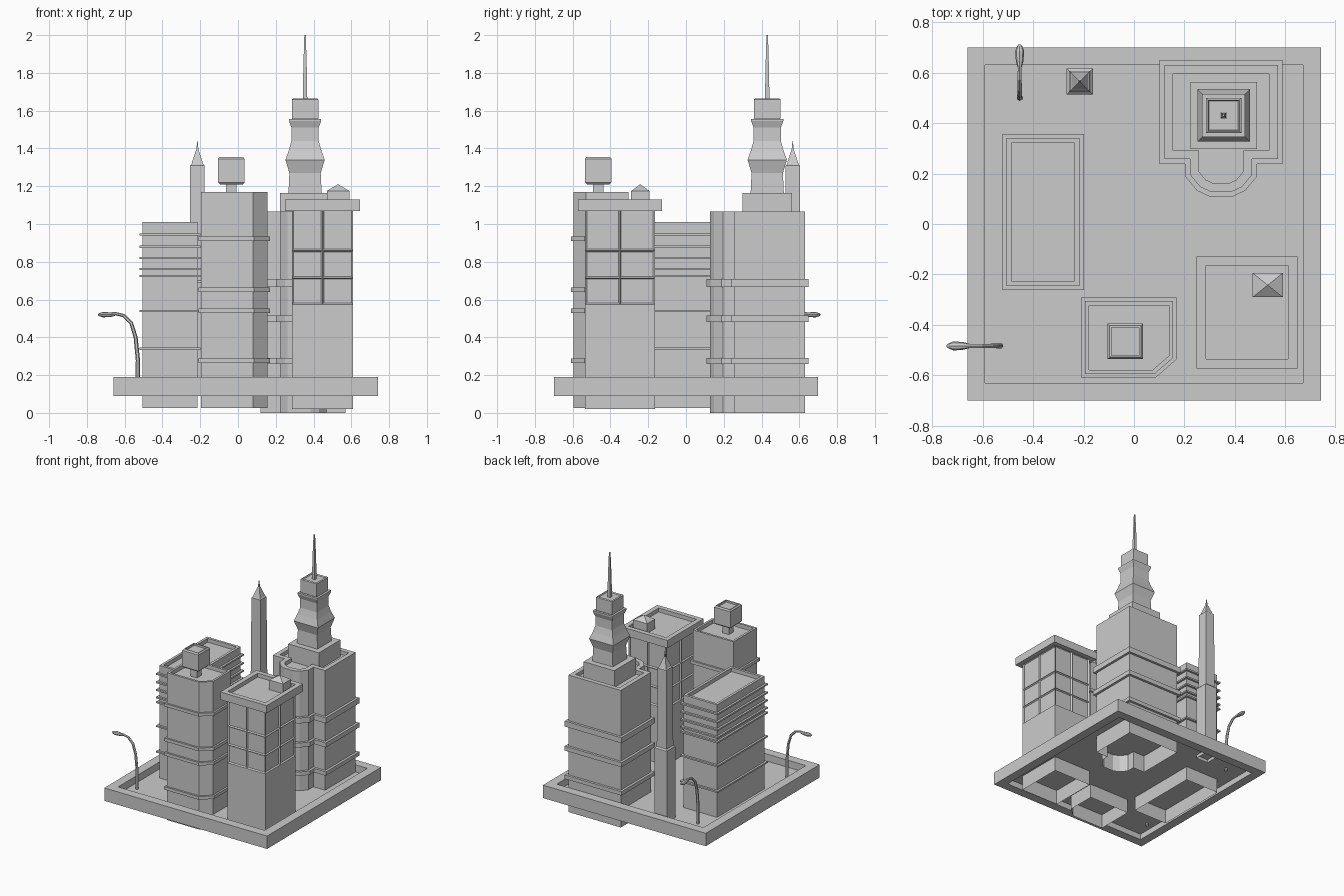
import bpy, bmesh, math
from mathutils import Vector, Matrix

if "Cube" in bpy.data.objects:
    bpy.data.objects.remove(bpy.data.objects["Cube"])


def finish(name, bm):
    bmesh.ops.recalc_face_normals(bm, faces=bm.faces)
    me = bpy.data.meshes.new(name)
    bm.to_mesh(me)
    bm.free()
    ob = bpy.data.objects.new(name, me)
    bpy.context.collection.objects.link(ob)
    return ob


def loft(bm, loops, bottom=False, top=True, closed=False):
    """Skin a list of point loops; returns wall rows and the top face."""
    rings = [[bm.verts.new(p) for p in lp] for lp in loops]
    n, rows = len(rings[0]), []
    pairs = list(zip(rings, rings[1:]))
    if closed:
        pairs.append((rings[-1], rings[0]))
    for a, b in pairs:
        rows.append([bm.faces.new((a[i], a[(i + 1) % n], b[(i + 1) % n], b[i]))
                     for i in range(n)])
    if bottom:
        bm.faces.new(rings[0][::-1])
    cap = bm.faces.new(rings[-1]) if top and not closed else None
    return rows, cap


def rect(x0, x1, y0, y1):
    return [(x0, y0), (x1, y0), (x1, y1), (x0, y1)]


def offset(pts, d):
    """Mitred offset of a counter-clockwise outline (positive = outward)."""
    out = []
    for i, p in enumerate(pts):
        p, a, b = Vector(p), Vector(pts[i - 1]), Vector(pts[(i + 1) % len(pts)])
        e, f = (p - a).normalized(), (b - p).normalized()
        n1, n2 = Vector((e.y, -e.x)), Vector((f.y, -f.x))
        q = p + (n1 + n2) * (d / (1 + n1.dot(n2)))
        out.append((q.x, q.y))
    return out


def at(pts, z):
    return [(x, y, z) for x, y in pts]


def building(name, pts, z0, z1, lip, drop=0.03):
    """Walls open below, with a parapet around a sunken roof."""
    inner = offset(pts, -lip)
    bm = bmesh.new()
    loft(bm, [at(pts, z0), at(pts, z1), at(inner, z1), at(inner, z1 - drop)])
    return finish(name, bm)


def bands(name, pts, d, spans):
    """Projecting ledges around an outline."""
    out = offset(pts, d)
    bm = bmesh.new()
    for a, b in spans:
        loft(bm, [at(pts, a), at(out, a), at(out, b), at(pts, b)], top=False)
    return finish(name, bm)


def stack(name, cx, cy, prof, ky=1.0, bottom=False):
    """Square section swept up a (half width, z) profile."""
    bm = bmesh.new()
    loft(bm, [at(rect(cx - h, cx + h, cy - h * ky, cy + h * ky), z) for h, z in prof],
         bottom=bottom)
    return finish(name, bm)


# Base: raised rim and thin ground sheet
outer, inner = rect(-0.66, 0.74, -0.70, 0.70), rect(-0.59, 0.67, -0.63, 0.63)
bm = bmesh.new()
loft(bm, [at(inner, 0.09), at(outer, 0.09), at(outer, 0.19), at(inner, 0.19)], closed=True)
finish("base_rim", bm)
bm = bmesh.new()
bm.faces.new([bm.verts.new(p) for p in at(inner, 0.135)])
finish("ground", bm)

# Back left slab with louvre ledges
slab = rect(-0.505, -0.215, -0.245, 0.34)
building("slab_building", slab, 0.025, 1.01, 0.02)
bands("slab_ledges", slab, 0.016,
      [(z - 0.006, z + 0.006) for z in (0.34, 0.54, 0.725, 0.762, 0.82, 0.88, 0.945)])

# Front block with chamfered corner and roof tank
block = [(-0.195, -0.595), (0.08, -0.595), (0.155, -0.53), (0.155, -0.305), (-0.195, -0.305)]
building("chamfered_building", block, 0.025, 1.17, 0.017)
bands("chamfered_ledges", block, 0.014,
      [(z - 0.012, z + 0.012) for z in (0.275, 0.54, 0.652, 0.922)])
stack("tank_post", -0.035, -0.465, [(0.028, 1.14), (0.028, 1.215)])
stack("roof_tank", -0.035, -0.465,
      [(0.06, 1.21), (0.07, 1.22), (0.07, 1.345), (0.062, 1.355), (0.055, 1.355), (0.055, 1.34)],
      bottom=True)

# Front right block with recessed windows on the upper floors
x0, x1, y0, y1 = 0.285, 0.61, -0.535, -0.165
xm, ym = (x0 + x1) / 2, (y0 + y1) / 2
wall = [(x0, y0), (xm, y0), (x1, y0), (x1, ym), (x1, y1), (xm, y1), (x0, y1), (x0, ym)]
bm = bmesh.new()
rows, _ = loft(bm, [at(wall, z) for z in (0.02, 0.575, 0.715, 0.86, 1.075)], top=False)
bmesh.ops.recalc_face_normals(bm, faces=bm.faces)
bmesh.ops.inset_individual(bm, faces=[f for r in rows[1:] for f in r],
                           thickness=0.01, depth=-0.01)
finish("window_building", bm)
body = rect(x0, x1, y0, y1)
eave = offset(body, 0.037)
bm = bmesh.new()
loft(bm, [at(body, 1.07), at(eave, 1.07), at(eave, 1.13), at(body, 1.13), at(body, 1.10)])
finish("window_building_cornice", bm)
stack("roof_hut", 0.53, -0.242, [(0.06, 1.10), (0.06, 1.175), (0.001, 1.21)], 0.8)

# Back right tower with faceted bay
tower = [(0.12, 0.257), (0.222, 0.257), (0.222, 0.195), (0.262, 0.147), (0.305, 0.127),
         (0.385, 0.127), (0.428, 0.147), (0.468, 0.195), (0.468, 0.257), (0.57, 0.257),
         (0.57, 0.63), (0.12, 0.63)]
building("tower_body", tower, 0.0, 1.065, 0.035)
bands("tower_ledges", tower, 0.019, [(0.26, 0.29), (0.48, 0.515), (0.667, 0.71)])
cx, cy = 0.355, 0.43
stack("tower_setback", cx, cy, [(0.132, 1.03), (0.132, 1.165)])
stack("tower_crown", cx, cy,
      [(0.088, 1.16), (0.083, 1.27), (0.104, 1.30 + 0.04), (0.086, 1.39),
       (0.072, 1.44), (0.072, 1.51), (0.085, 1.545), (0.085, 1.557)])
stack("tower_head", cx, cy,
      [(0.064, 1.55), (0.07, 1.56), (0.07, 1.66), (0.062, 1.665), (0.058, 1.655)])
stack("tower_mast", cx, cy, [(0.012, 1.65), (0.009, 1.83), (0.004, 2.0)])

# Slim obelisk
stack("obelisk", -0.215, 0.565,
      [(0.052, 0.11), (0.052, 0.69), (0.042, 0.70), (0.038, 1.31), (0.032, 1.315),
       (0.009, 1.385), (0.006, 1.39), (0.001, 1.44)])


# Street lamps: tapered bent pole and flat head
def lamp(name, x, y, turn):
    path = [(0, 0.12), (0, 0.28), (-0.012, 0.40), (-0.035, 0.475),
            (-0.075, 0.515), (-0.12, 0.526), (-0.14, 0.525)]
    bm = bmesh.new()
    loops = []
    for i, (px, pz) in enumerate(path):
        a, b = Vector(path[max(i - 1, 0)]), Vector(path[min(i + 1, len(path) - 1)])
        t = (b - a).normalized()
        r = 0.012 - 0.0007 * i
        loops.append([(px - t.y * r * math.cos(k), r * math.sin(k), pz + t.x * r * math.cos(k))
                      for k in (j * math.pi / 3 for j in range(6))])
    loft(bm, loops)
    head = [(-0.12, 0.008), (-0.145, 0.015), (-0.185, 0.018), (-0.205, 0.01), (-0.212, 0.004)]
    loft(bm, [[(hx, w * math.cos(k), 0.52 + 0.8 * w * math.sin(k))
               for k in (j * math.pi / 4 for j in range(8))] for hx, w in head], bottom=True)
    ob = finish(name, bm)
    ob.matrix_world = Matrix.Translation((x, y, 0)) @ Matrix.Rotation(turn, 4, 'Z')


lamp("street_lamp_front", -0.53, -0.483, 0)
lamp("street_lamp_back", -0.453, 0.50, -math.pi / 2)
